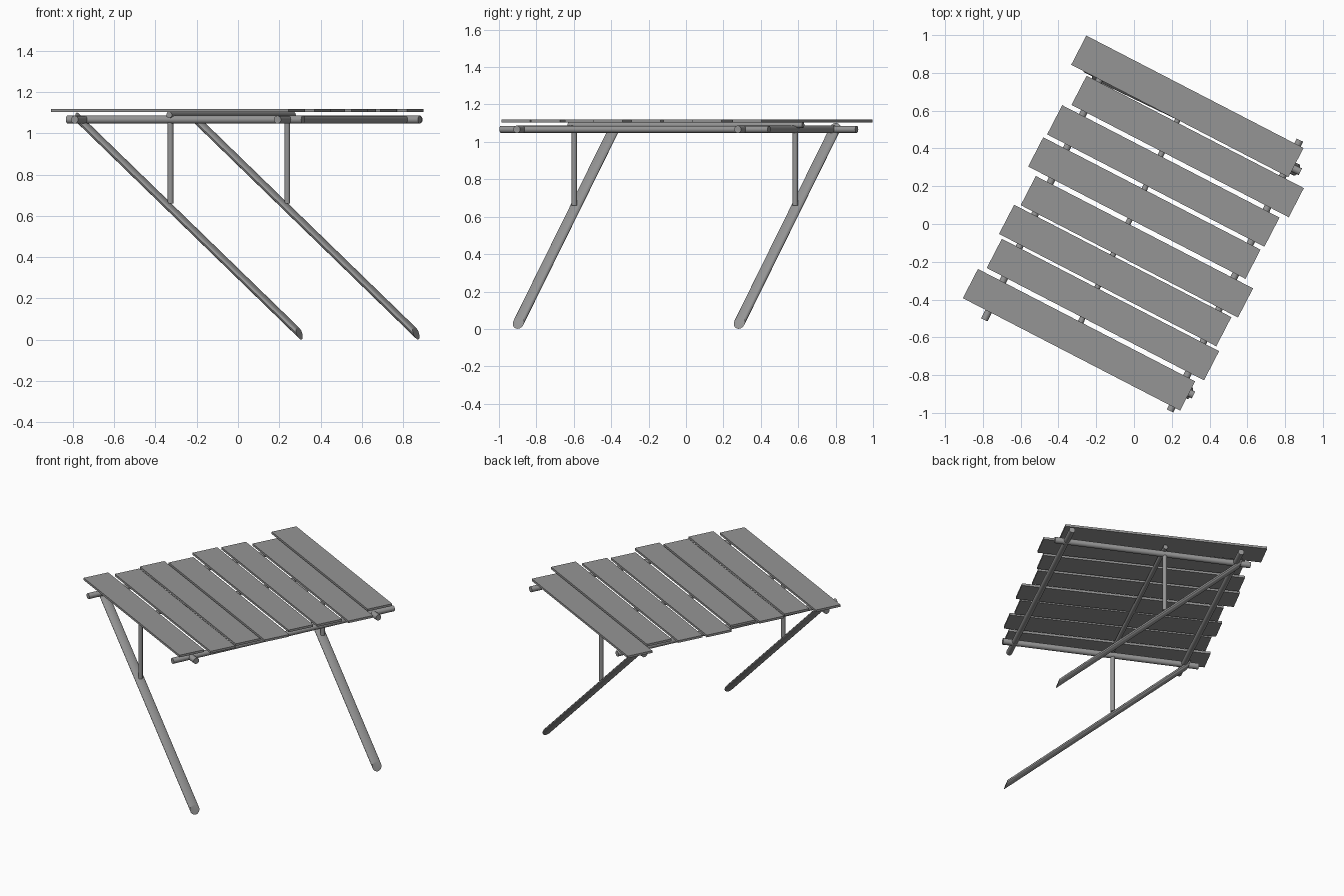
import bpy, bmesh
from math import radians, sin, cos
from mathutils import Vector, Matrix

cube = bpy.data.objects.get("Cube")
if cube:
    bpy.data.objects.remove(cube, do_unlink=True)

mat = bpy.data.materials.new("weathered_grey")
mat.use_nodes = True
grey = (0.3, 0.3, 0.3, 1)
mat.diffuse_color = grey
mat.node_tree.nodes["Principled BSDF"].inputs["Base Color"].default_value = grey

PLANK_TURN = Matrix.Rotation(radians(-27.35), 4, "Z")
FRAME_TURN = Matrix.Rotation(radians(-25.6), 4, "Z")


def finish(name, bm, turn, smooth=False):
    bmesh.ops.recalc_face_normals(bm, faces=bm.faces)
    mesh = bpy.data.meshes.new(name)
    bm.to_mesh(mesh)
    bm.free()
    mesh.transform(turn)
    mesh.materials.append(mat)
    obj = bpy.data.objects.new(name, mesh)
    bpy.context.collection.objects.link(obj)
    if smooth:
        bpy.ops.object.select_all(action="DESELECT")
        obj.select_set(True)
        bpy.context.view_layer.objects.active = obj
        bpy.ops.object.shade_smooth_by_angle(angle=radians(40))


def rod(name, start, end, radius, normal=None):
    """Round rod; a given normal slants both end cuts."""
    start, end = Vector(start), Vector(end)
    axis = end - start
    facing = (Vector(normal) if normal else axis).to_track_quat("Z", "Y").to_matrix().to_4x4()
    bm = bmesh.new()
    bmesh.ops.create_circle(bm, cap_ends=True, segments=16, radius=radius,
                            matrix=Matrix.Translation(start) @ facing)
    top = bmesh.ops.extrude_face_region(bm, geom=bm.faces[:], use_keep_orig=True)
    bmesh.ops.translate(bm, vec=axis, verts=[g for g in top["geom"] if isinstance(g, bmesh.types.BMVert)])
    finish(name, bm, FRAME_TURN, smooth=True)


# Staggered deck planks: (centre along, centre across)
planks = [(0.023, -0.678), (0.062, -0.478), (0.037, -0.288), (0.069, -0.1),
          (0.01, 0.1), (0.021, 0.297), (0.064, 0.495), (-0.035, 0.683)]
for i, (along, across) in enumerate(planks):
    bm = bmesh.new()
    bmesh.ops.create_cube(bm, size=1, matrix=Matrix.Translation((along, across, 1.112))
                          @ Matrix.Diagonal((1.295, 0.174, 0.015, 1)))
    finish(f"deck_plank_{i + 1}", bm, PLANK_TURN)

# Cross bars running under the planks
POLE_Z = 1.067
rod("left_end_bar", (0.6, -0.81, POLE_Z), (0.6, 0.78, POLE_Z), 0.019)
rod("right_end_bar", (-0.495, -0.8, POLE_Z), (-0.495, 0.775, POLE_Z), 0.019)
rod("middle_bar", (-0.03, -0.71, 1.09), (-0.03, 0.68, 1.09), 0.015)

# Each side: main pole, slanted leg and upright strut
tilt = radians(18)
for side, y in (("front", -0.68), ("back", 0.63)):
    rod(side + "_pole", (-0.59, y, POLE_Z), (0.675, y, POLE_Z), 0.02)
    rod(side + "_leg", (0.655, y, 0.032), (-0.53, y, 1.07), 0.033, (cos(tilt), 0, sin(tilt)))
    rod(side + "_strut", (-0.037, y, 0.66), (-0.037, y, 1.09), 0.014)
